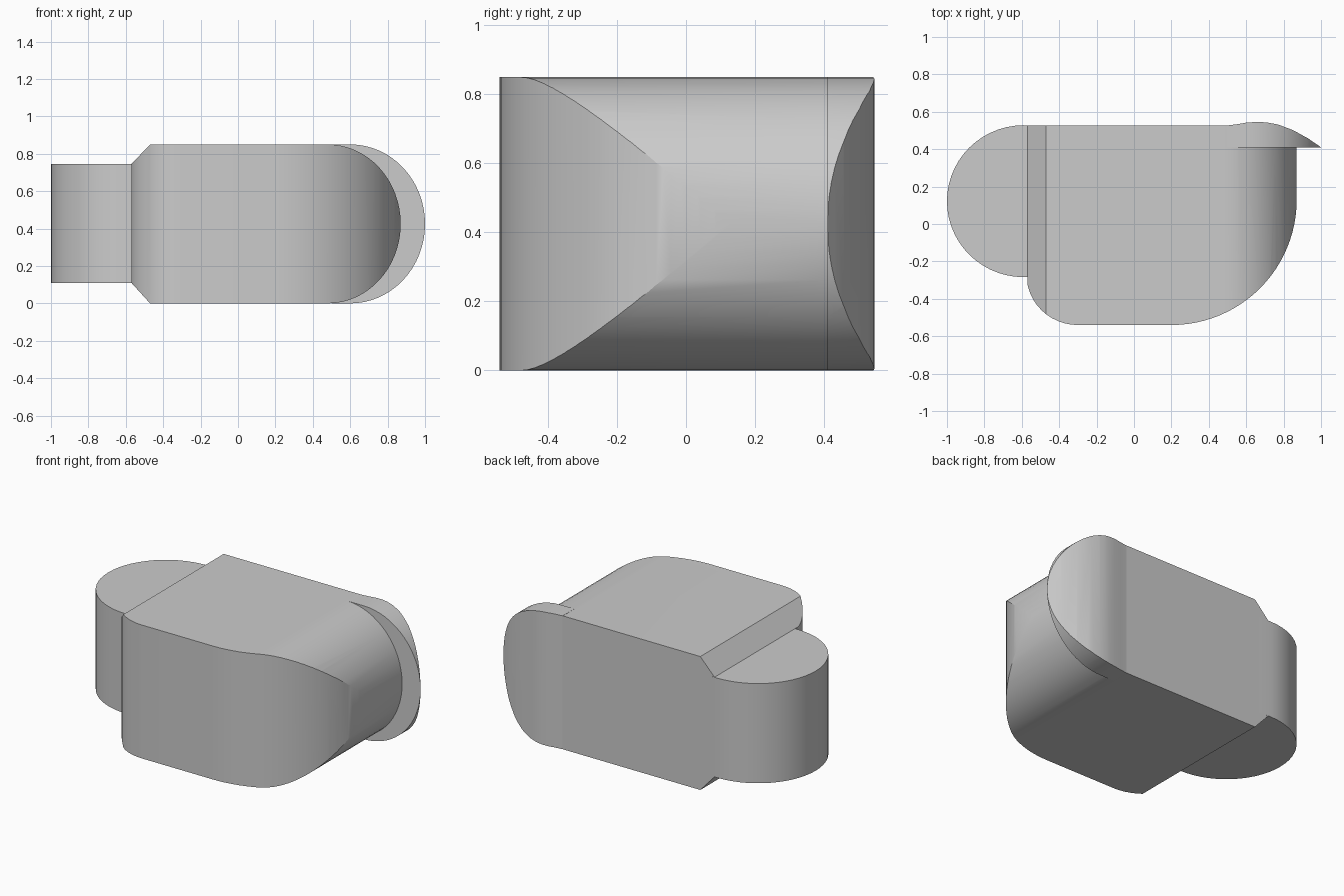
import bpy, bmesh
from math import sin, cos, radians

cube = bpy.data.objects.get("Cube")
if cube:
    bpy.data.objects.remove(cube, do_unlink=True)

grey = bpy.data.materials.new("plain grey")
grey.use_nodes = True
grey.diffuse_color = (0.6, 0.6, 0.6, 1)
grey.node_tree.nodes["Principled BSDF"].inputs["Base Color"].default_value = (0.6, 0.6, 0.6, 1)

HEIGHT = 0.85
MID = HEIGHT / 2


def arc(cx, cy, rx, ry, start, end, steps=24):
    """Points along part of an ellipse."""
    angles = [radians(start + (end - start) * i / steps) for i in range(steps + 1)]
    return [(cx + rx * cos(a), cy + ry * sin(a)) for a in angles]


def prism(name, outline, low, high, along="z"):
    """Extrude a closed outline along z (plan) or y (elevation)."""
    def place(p, d):
        return (p[0], p[1], d) if along == "z" else (p[0], d, p[1])
    bm = bmesh.new()
    base = bm.faces.new([bm.verts.new(place(p, low)) for p in outline])
    top = bmesh.ops.extrude_face_region(bm, geom=[base])["geom"]
    shift = place((0, 0), high - low)
    bmesh.ops.translate(bm, vec=shift, verts=[g for g in top if isinstance(g, bmesh.types.BMVert)])
    bmesh.ops.recalc_face_normals(bm, faces=bm.faces)
    mesh = bpy.data.meshes.new(name)
    bm.to_mesh(mesh)
    bm.free()
    mesh.materials.append(grey)
    obj = bpy.data.objects.new(name, mesh)
    bpy.context.collection.objects.link(obj)
    return obj


def finish(obj, cutter=None):
    """Keep only the volume shared with the cutter, then smooth the curves."""
    bpy.ops.object.select_all(action="DESELECT")
    obj.select_set(True)
    bpy.context.view_layer.objects.active = obj
    if cutter:
        mod = obj.modifiers.new("shape", "BOOLEAN")
        mod.operation = "INTERSECT"
        mod.solver = "EXACT"
        mod.object = cutter
        bpy.ops.object.modifier_apply(modifier=mod.name)
        bpy.data.objects.remove(cutter, do_unlink=True)
    bpy.ops.object.shade_smooth_by_angle(angle=radians(25))


# Main body: rounded plan crossed with a rounded, chamfered elevation
plan = (arc(-0.3, -0.27, 0.275, 0.27, 180, 270, 12)
        + arc(0.2, 0.13, 0.67, 0.67, 270, 360)
        + [(0.87, 0.41), (0.56, 0.41), (0.56, 0.527), (-0.575, 0.527)])
elevation = ([(-0.47, 0)] + arc(0.48, MID, 0.39, MID, -90, 90, 32)
             + [(-0.47, HEIGHT), (-0.57, 0.745), (-0.57, 0.11)])
body = prism("body", elevation, -0.8, 0.8, "y")
finish(body, prism("body_plan", plan, -0.2, 1.1))

# Thin rounded flange at the back of the left end
flange_plan = ([(0.5, 0.41), (1.0, 0.41)]
               + [(0.93, 0.458), (0.85, 0.502), (0.77, 0.532), (0.71, 0.543),
                  (0.66, 0.546), (0.6, 0.542), (0.55, 0.533), (0.5, 0.527)])
flange_outline = [(0.4, 0)] + arc(0.6, MID, 0.4, MID, -90, 90, 32) + [(0.4, HEIGHT)]
flange = prism("flange", flange_outline, 0.2, 0.8, "y")
finish(flange, prism("flange_plan", flange_plan, -0.2, 1.1))

# Half-round lug on the right end
lug_plan = arc(-0.59, 0.122, 0.41, 0.406, 90, 270, 28) + [(-0.5, -0.284), (-0.5, 0.527)]
finish(prism("lug", lug_plan, 0.11, 0.745))
